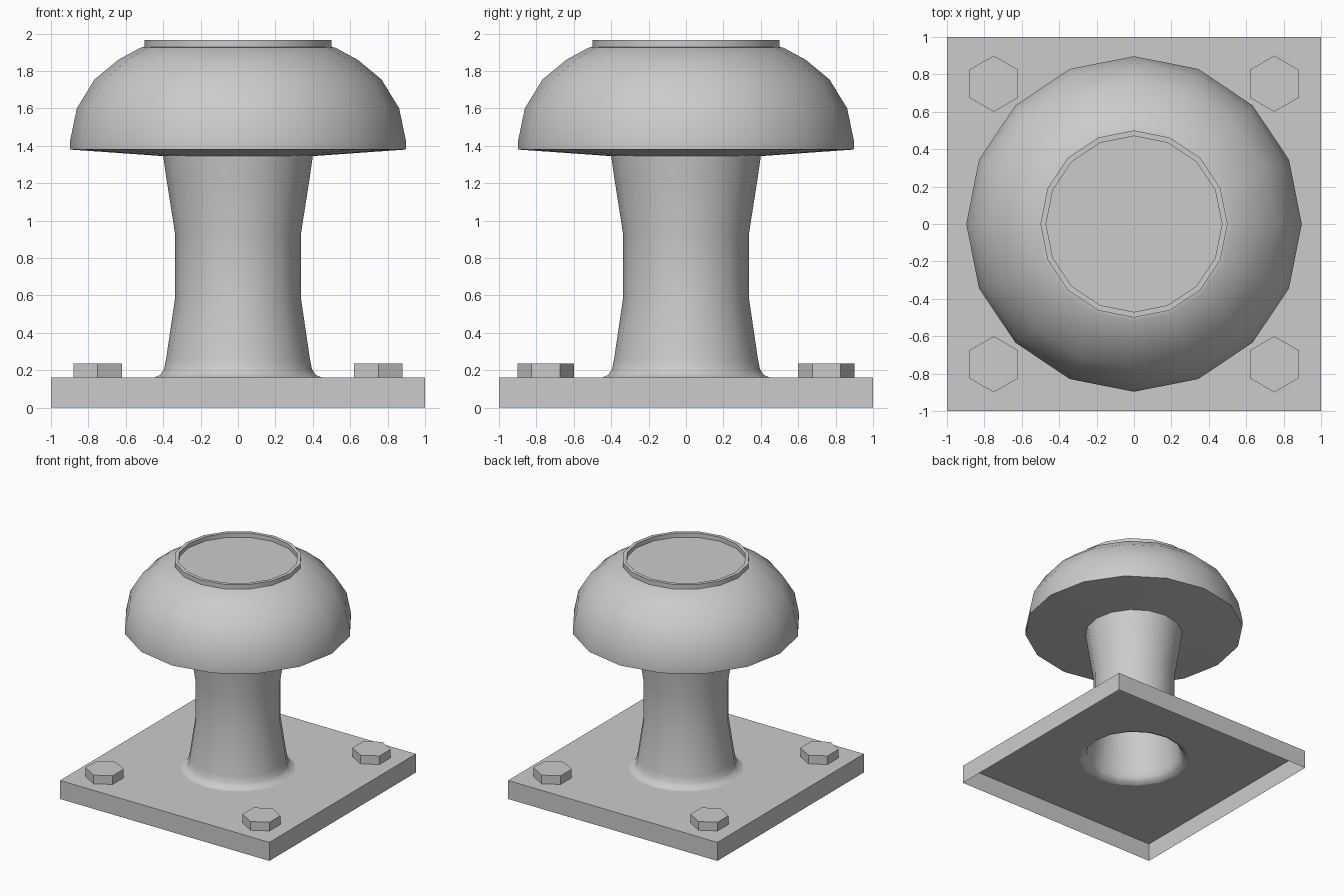
import bpy, bmesh, math

if "Cube" in bpy.data.objects:
    bpy.data.objects.remove(bpy.data.objects["Cube"])

SIDES = 16
PLATE_TOP = 0.16


def circle(r, z, n=SIDES, offset=0.0):
    step = 2 * math.pi / n
    return [(r * math.cos(i * step + offset), r * math.sin(i * step + offset), z)
            for i in range(n)]


def square(h, z):
    # circle points pushed out to a square outline
    pts = []
    for x, y, _ in circle(1, 0):
        k = h / max(abs(x), abs(y))
        pts.append((x * k, y * k, z))
    return pts


def loft(name, rings, cap_end=False, location=(0, 0, 0), smooth=True):
    """Join successive rings of points; optionally close the last ring."""
    bm = bmesh.new()
    loops = [[bm.verts.new(p) for p in ring] for ring in rings]
    for a, b in zip(loops, loops[1:]):
        n = len(a)
        for i in range(n):
            j = (i + 1) % n
            bm.faces.new((a[i], a[j], b[j], b[i]))
    if cap_end:
        bm.faces.new(loops[-1])
    mesh = bpy.data.meshes.new(name)
    bm.to_mesh(mesh)
    bm.free()
    obj = bpy.data.objects.new(name, mesh)
    bpy.context.collection.objects.link(obj)
    obj.location = location
    if smooth:
        bpy.ops.object.select_all(action='DESELECT')
        obj.select_set(True)
        bpy.context.view_layer.objects.active = obj
        bpy.ops.object.shade_smooth_by_angle(angle=math.radians(40))
    return obj


# Base plate: open underneath, with a round opening under the post
loft("base_plate",
     [square(1, 0), square(1, PLATE_TOP), circle(0.45, PLATE_TOP)], smooth=False)

# Post with flared foot, mushroom cap and raised rim around a shallow recess
profile = [
    (0.45, 0.16), (0.417, 0.174), (0.396, 0.205), (0.385, 0.257),
    (0.336, 0.59), (0.336, 0.925), (0.382, 1.22), (0.40, 1.345),
    (0.897, 1.38), (0.897, 1.43), (0.862, 1.60), (0.767, 1.755),
    (0.64, 1.86), (0.52, 1.925), (0.50, 1.928),
    (0.50, 1.967), (0.47, 1.967), (0.47, 1.93),
]
loft("bollard_post", [circle(r, z) for r, z in profile], cap_end=True)

# Hexagonal bolt heads at the four corners
for sx in (-1, 1):
    for sy in (-1, 1):
        loft("bolt_head",
             [circle(0.15, z, 6, math.pi / 2) for z in (0, 0.075)],
             cap_end=True, location=(sx * 0.75, sy * 0.75, PLATE_TOP), smooth=False)
